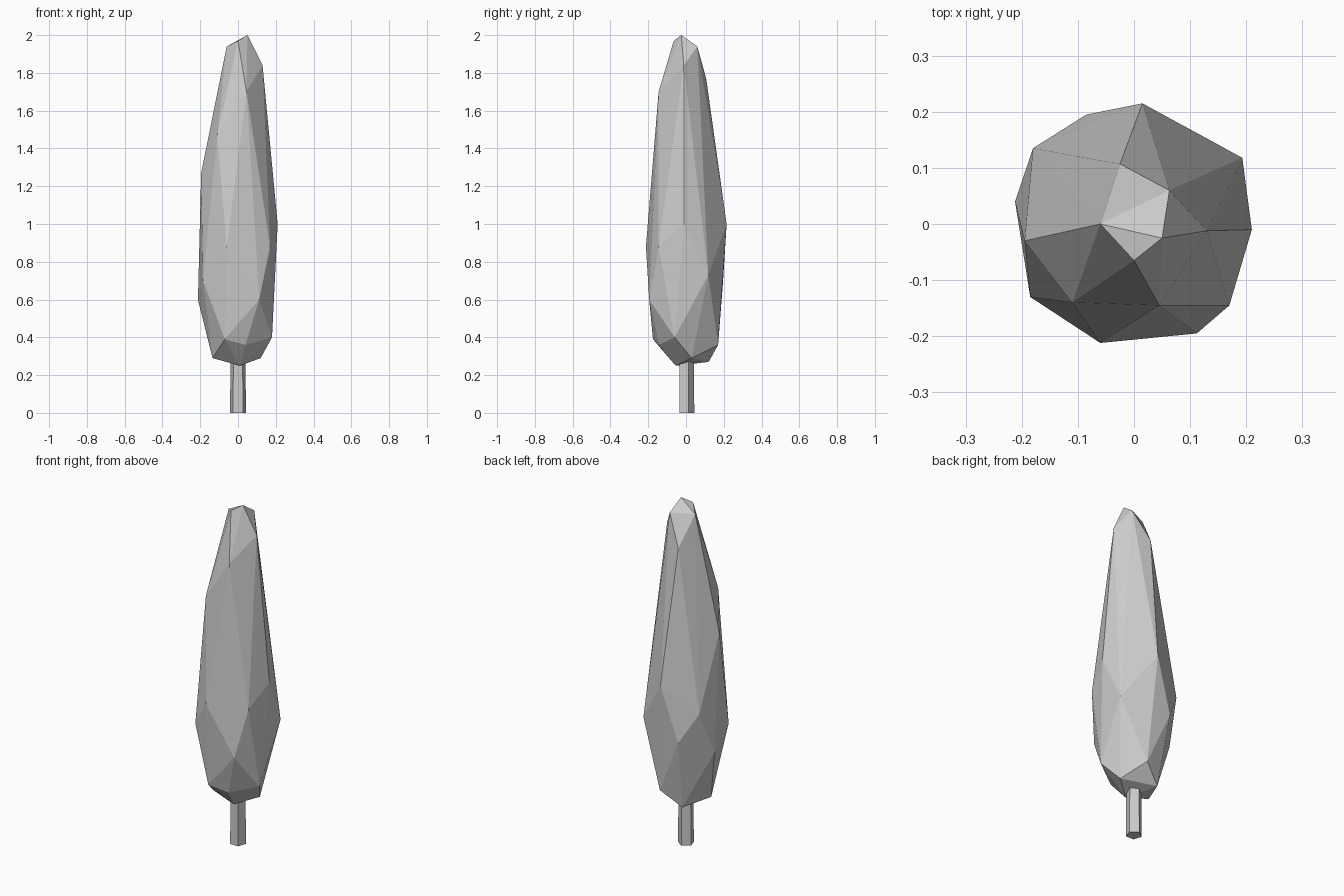
import bpy
import bmesh
from mathutils import Vector

default_cube = bpy.data.objects.get("Cube")
if default_cube:
    bpy.data.objects.remove(default_cube, do_unlink=True)


def make_material(name, colour):
    material = bpy.data.materials.new(name)
    material.use_nodes = True
    material.diffuse_color = colour
    shader = material.node_tree.nodes["Principled BSDF"]
    shader.inputs["Base Color"].default_value = colour
    return material


def add_object(name, bm, material):
    bmesh.ops.recalc_face_normals(bm, faces=bm.faces)
    mesh = bpy.data.meshes.new(name)
    bm.to_mesh(mesh)
    bm.free()
    mesh.materials.append(material)
    part = bpy.data.objects.new(name, mesh)
    bpy.context.collection.objects.link(part)
    return part


plain_grey = make_material("plain_grey", (0.6, 0.6, 0.6, 1))

# Canopy: irregular tiers of corner points in hundredths of a unit
crown_tip = [(5, -2.5, 200), (0, -6.5, 197), (-6, 0, 194), (6.3, 6, 194)]
upper_tier = [(13, -1.2, 184), (-2.5, 10.7, 177), (4.5, -14.5, 170), (-11, -14, 147)]
shoulder_tier = [(-19.5, -3, 127), (21, -1, 100), (1.5, 21.5, 100)]
widest_tier = [(17, -14.5, 88), (-6, -21.2, 88), (-18, 13.5, 85), (19.3, 11.8, 73)]
lower_tier = [(-18.5, -13, 70), (-8.5, 19.5, 68), (-21.2, 4, 60), (11.2, -19.5, 60)]
skirt_tier = [(18, -6, 40), (-7, -17.5, 39), (4, -14.5, 36), (5, 17, 36)]
underside = [(12, 3, 29), (-13.5, -4, 29), (-6, 12, 27), (1, -5.5, 25)]

# The foliage is the faceted shell stretched over all tiers
canopy = bmesh.new()
for tier in (crown_tip, upper_tier, shoulder_tier, widest_tier,
             lower_tier, skirt_tier, underside):
    for point in tier:
        canopy.verts.new(Vector(point) / 100)
hull = bmesh.ops.convex_hull(canopy, input=canopy.verts)
loose = {item for key in ("geom_interior", "geom_unused") for item in hull[key]
         if isinstance(item, bmesh.types.BMVert)}
bmesh.ops.delete(canopy, geom=list(loose), context="VERTS")
add_object("canopy", canopy, plain_grey)

# Trunk: short five-sided post reaching into the foliage
trunk = bmesh.new()
trunk_height = 0.29
bmesh.ops.create_cone(trunk, cap_ends=True, segments=5, depth=trunk_height,
                      radius1=0.044, radius2=0.042)
bmesh.ops.translate(trunk, verts=trunk.verts, vec=(0, 0, trunk_height / 2))
add_object("trunk", trunk, plain_grey)
